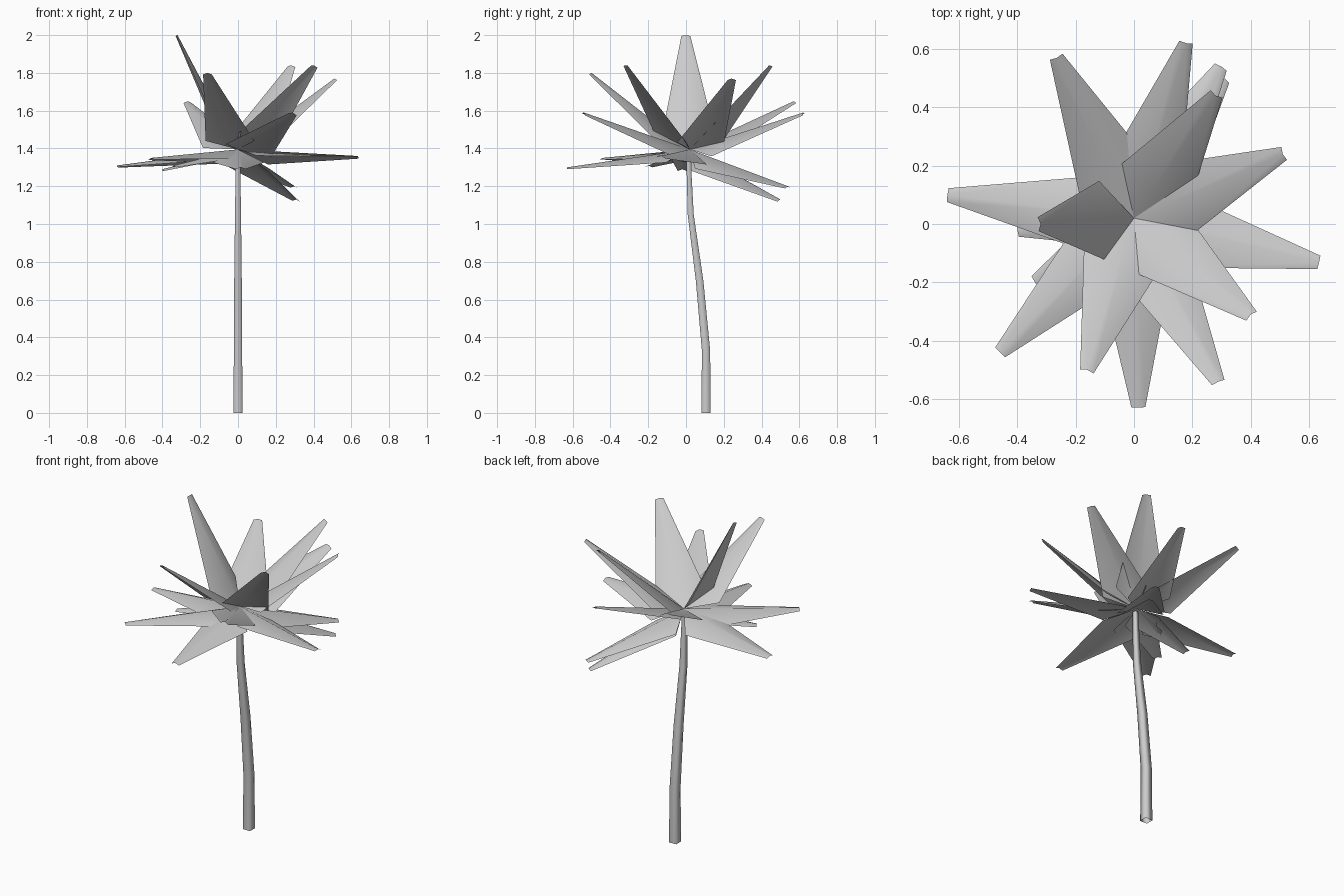
import bpy, bmesh, math
from mathutils import Vector, Matrix

if "Cube" in bpy.data.objects:
    bpy.data.objects.remove(bpy.data.objects["Cube"])

grey = bpy.data.materials.new("grey")
grey.diffuse_color = (0.6, 0.6, 0.6, 1)
grey.use_nodes = True
grey.node_tree.nodes["Principled BSDF"].inputs["Base Color"].default_value = grey.diffuse_color


def finish(name, bm):
    for f in bm.faces:
        f.smooth = True
    me = bpy.data.meshes.new(name)
    bm.to_mesh(me)
    bm.free()
    me.materials.append(grey)
    ob = bpy.data.objects.new(name, me)
    bpy.context.collection.objects.link(ob)
    return ob


# Trunk: four-sided tapering tube that bends towards the crown
path = [(0.106, 0.0, 0.024), (0.106, 0.33, 0.022), (0.072, 0.70, 0.020),
        (0.025, 1.05, 0.016), (0.012, 1.38, 0.011)]
bm = bmesh.new()
rings = []
for y, z, r in path:
    rings.append([bm.verts.new((r * sx, y + r * sy, z))
                  for sx, sy in ((-1, -1), (1, -1), (1, 1), (-1, 1))])
for lo, hi in zip(rings, rings[1:]):
    for i in range(4):
        j = (i + 1) % 4
        bm.faces.new((lo[i], lo[j], hi[j], hi[i]))
finish("trunk", bm)

CROWN = Vector((0, 0.02, 1.395))


# Frond: pointed base, wide arched shoulder, blunt arched tip
def frond(name, tip, roll=0, half=0.135, droop=0.05):
    d = Vector(tip) - CROWN
    out = d.normalized()
    side = Vector((-d.y, d.x, 0)).normalized()
    side = Matrix.Rotation(math.radians(roll), 3, out) @ side
    up = out.cross(side)
    bm = bmesh.new()
    base = bm.verts.new(CROWN)
    rows = []
    for t, w, h in ((0.21, half, droop), (1.0, 0.024, 0.01)):
        mid = CROWN + d * t
        rows.append([bm.verts.new(mid + side * w * s - up * h * abs(s)) for s in (-1, 0, 1)])
    a, b = rows
    for i in (0, 1):
        bm.faces.new((base, a[i], a[i + 1]))
        bm.faces.new((a[i], b[i], b[i + 1], a[i + 1]))
    finish(name, bm)


# Crown of long fronds: tip position and roll
fronds = [((-0.32, 0.00, 2.00), 0), ((-0.16, -0.50, 1.80), 0), ((-0.265, 0.57, 1.65), 0),
          ((-0.64, 0.10, 1.31), 4), ((-0.46, -0.44, 1.35), 4), ((0.28, 0.44, 1.84), 4),
          ((0.40, -0.31, 1.84), -15), ((0.51, 0.24, 1.77), 0), ((0.29, -0.54, 1.59), -15),
          ((0.18, 0.62, 1.59), 14), ((0.635, -0.13, 1.36), -10), ((0.30, 0.54, 1.20), 6),
          ((0.31, 0.50, 1.13), 6), ((0.015, -0.63, 1.30), 0)]
for i, (tip, roll) in enumerate(fronds):
    frond(f"frond_{i + 1}", tip, roll)

# Shorter fronds low in the crown
for i, tip in enumerate([(-0.40, -0.02, 1.29), (-0.34, -0.20, 1.31)]):
    frond(f"short_frond_{i + 1}", tip, 0, 0.09, 0.03)
